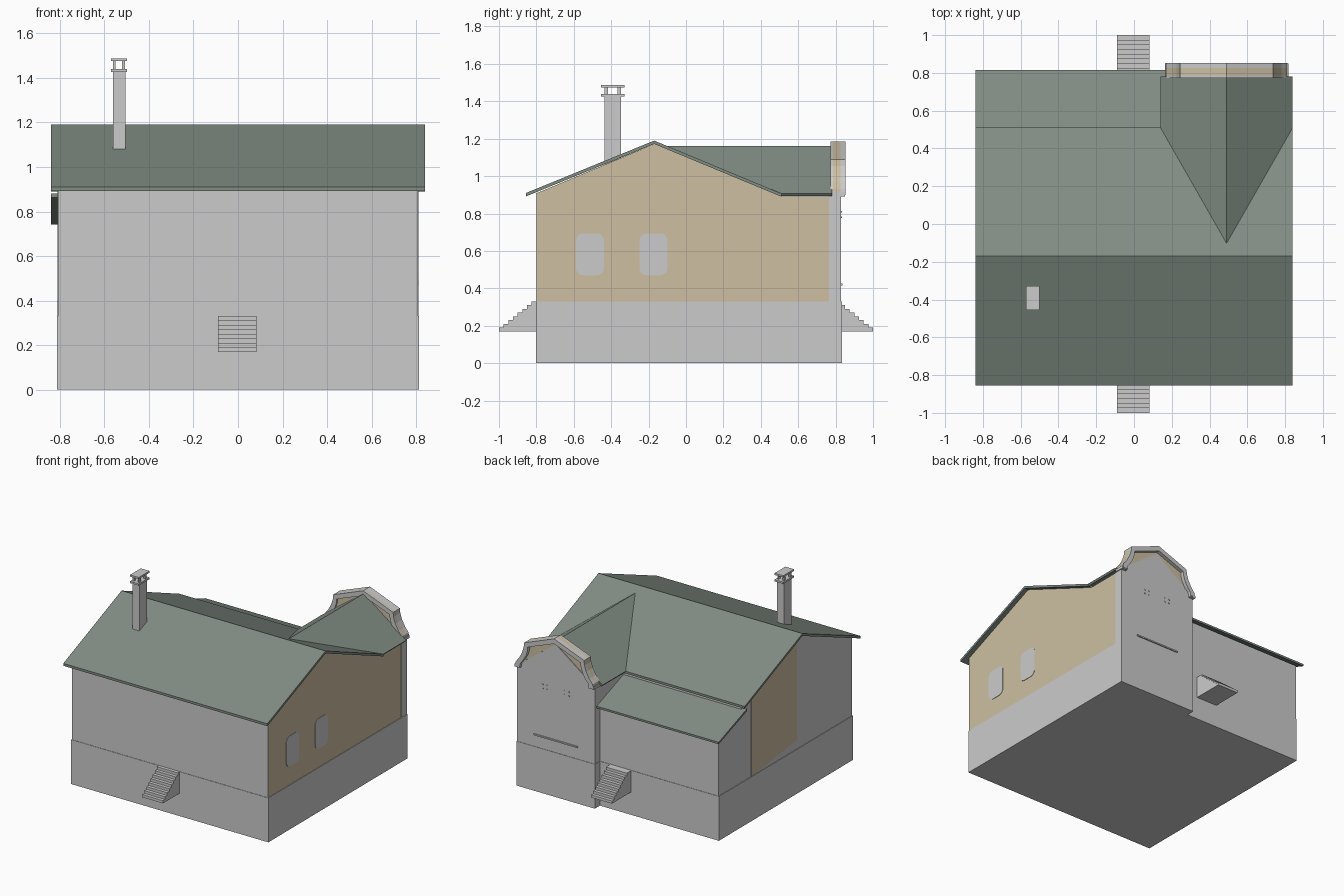
import bpy, bmesh, math
from mathutils import Vector

old = bpy.data.objects.get("Cube")
if old:
    bpy.data.objects.remove(old, do_unlink=True)


def material(name, rgb):
    m = bpy.data.materials.new(name)
    m.use_nodes = True
    m.diffuse_color = (*rgb, 1)
    m.node_tree.nodes["Principled BSDF"].inputs["Base Color"].default_value = (*rgb, 1)
    return m


GREY = material("plaster grey", (0.6, 0.6, 0.6))
TAN = material("wall tan", (0.61, 0.52, 0.36))
GREEN = material("roof green", (0.22, 0.265, 0.23))


def finish(name, bm, *mats):
    bmesh.ops.recalc_face_normals(bm, faces=bm.faces)
    mesh = bpy.data.meshes.new(name)
    bm.to_mesh(mesh)
    bm.free()
    ob = bpy.data.objects.new(name, mesh)
    bpy.context.collection.objects.link(ob)
    for m in mats:
        mesh.materials.append(m)
    return ob


def prism(name, pts, axis, lo, hi, *mats):
    """Extrude a (y, z) or (x, z) outline along the x or y axis."""
    bm = bmesh.new()
    def place(a, z, d):
        return (d, a, z) if axis == "x" else (a, d, z)
    face = bm.faces.new([bm.verts.new(place(a, z, lo)) for a, z in pts])
    ext = bmesh.ops.extrude_face_region(bm, geom=[face])
    shift = Vector((hi - lo, 0, 0)) if axis == "x" else Vector((0, hi - lo, 0))
    moved = [v for v in ext["geom"] if isinstance(v, bmesh.types.BMVert)]
    bmesh.ops.translate(bm, vec=shift, verts=moved)
    return finish(name, bm, *mats)


def box(name, x0, x1, y0, y1, z0, z1, mat):
    return prism(name, [(x0, z0), (x1, z0), (x1, z1), (x0, z1)], "y", y0, y1, mat)


def rounded(cx, cz, w, h, r, steps=5):
    pts = []
    for k, (sx, sz) in enumerate([(1, 1), (-1, 1), (-1, -1), (1, -1)]):
        for i in range(steps + 1):
            t = math.pi / 2 * (k + i / steps)
            pts.append((cx + sx * (w / 2 - r) + r * math.cos(t),
                        cz + sz * (h / 2 - r) + r * math.sin(t)))
    return pts


# Plinth and upper walls
box("plinth", -0.812, 0.812, -0.803, 0.773, 0, 0.33, GREY)
FRONT = [(-0.17, 1.172), (-0.8, 0.908), (-0.8, 0.33), (0.77, 0.33)]
prism("left_walls", FRONT + [(0.77, 0.752), (0.5, 0.855), (0.5, 0.89)],
      "x", -0.808, 0.17, GREY)
right_walls = prism("right_walls", FRONT + [(0.77, 0.892), (0.51, 0.892)],
                    "x", 0.17, 0.808, GREY, TAN)
for f in right_walls.data.polygons:
    f.material_index = int(f.normal.x > 0.9)
prism("left_wall_paint", [(0.39, 0.33), (-0.15, 0.4), (-0.15, 1.16), (0.39, 0.93)],
      "x", -0.811, -0.807, TAN)

# Side windows
for i, y in enumerate((-0.513, -0.174)):
    prism(f"side_window_{i + 1}", rounded(y, 0.582, 0.15, 0.225, 0.04),
          "x", 0.806, 0.811, GREY)

# Main roof and lower back roof
prism("main_roof", [(-0.855, 0.91), (-0.17, 1.19), (0.51, 0.907),
                    (0.51, 0.89), (-0.17, 1.172), (-0.855, 0.892)],
      "x", -0.84, 0.84, GREEN)
prism("back_roof", [(0.48, 0.88), (0.815, 0.757), (0.815, 0.742), (0.48, 0.863)],
      "x", -0.84, 0.165, GREEN)

# Cross gable roof with valleys into the main slope
bm = bmesh.new()
tip, ridge = [bm.verts.new((0.49, y, 1.162)) for y in (-0.105, 0.78)]
for x in (0.14, 0.84):
    valley, eave = [bm.verts.new((x, y, 0.907)) for y in (0.51, 0.78)]
    bm.faces.new([valley, eave, ridge, tip])
bmesh.ops.recalc_face_normals(bm, faces=bm.faces)
if sum(f.normal.z for f in bm.faces) < 0:
    bmesh.ops.reverse_faces(bm, faces=bm.faces)
mesh = bpy.data.meshes.new("cross_gable_roof")
bm.to_mesh(mesh)
bm.free()
gable_roof = bpy.data.objects.new("cross_gable_roof", mesh)
bpy.context.collection.objects.link(gable_roof)
mesh.materials.append(GREEN)
solid = gable_roof.modifiers.new("thickness", "SOLIDIFY")
solid.thickness = 0.016
solid.offset = -1

# Back facade
CX = 0.49
box("facade_plinth", 0.168, 0.812, 0.76, 0.833, 0, 0.33, GREY)
prism("facade", [(0.17, 0.33), (0.81, 0.33), (0.81, 0.9), (CX, 1.135), (0.17, 0.9)],
      "y", 0.765, 0.83, GREY)
box("facade_ledge", 0.31, 0.67, 0.828, 0.838, 0.415, 0.425, GREY)
for x in (0.40, 0.58):
    for dx in (-0.018, 0.018):
        for dz in (-0.015, 0.015):
            box("wall_stud", x + dx - 0.004, x + dx + 0.004, 0.828, 0.834,
                0.79 + dz, 0.798 + dz, GREY)

# Curved parapet with its frame
half = [(0.322, 0.9), (0.318, 0.93), (0.29, 0.965), (0.265, 1.01),
        (0.25, 1.055), (0.247, 1.09)]
outer = ([(CX + a, z) for a, z in half] + [(CX, 1.185)]
         + [(CX - a, z) for a, z in reversed(half)])
inner = [(CX + (x - CX) * 0.88, 0.9 + (z - 0.9) * 0.87) for x, z in outer]
prism("parapet", outer[:], "y", 0.785, 0.825, TAN)
prism("parapet_frame", outer + inner[::-1], "y", 0.772, 0.852, GREY)
for s in (-1, 1):
    x = CX + s * 0.305
    box("parapet_foot", x - 0.022, x + 0.022, 0.775, 0.85, 0.892, 0.912, GREY)

# Front and back stairs
STEPS, RISE, RUN = 8, 0.02, 0.025
for side, s in (("front", -1), ("back", 1)):
    pts = [(s * 0.765, 0.17), (s * 1.0, 0.17)]
    for i in range(STEPS):
        z = 0.17 + RISE * (i + 1)
        pts += [(s * (1.0 - RUN * i), z), (s * (1.0 - RUN * (i + 1)), z)]
    pts.append((s * 0.765, 0.33))
    prism(f"{side}_stairs", pts, "x", -0.09, 0.082, GREY)

# Chimney with an open cap
box("chimney_shaft", -0.562, -0.506, -0.437, -0.347, 1.04, 1.43, GREY)
for name, z in (("chimney_collar", 1.427), ("chimney_cap", 1.475)):
    box(name, -0.571, -0.499, -0.455, -0.328, z, z + 0.013, GREY)
for x in (-0.556, -0.514):
    for y in (-0.427, -0.357):
        box("chimney_post", x - 0.006, x + 0.006, y - 0.009, y + 0.009, 1.435, 1.48, GREY)
